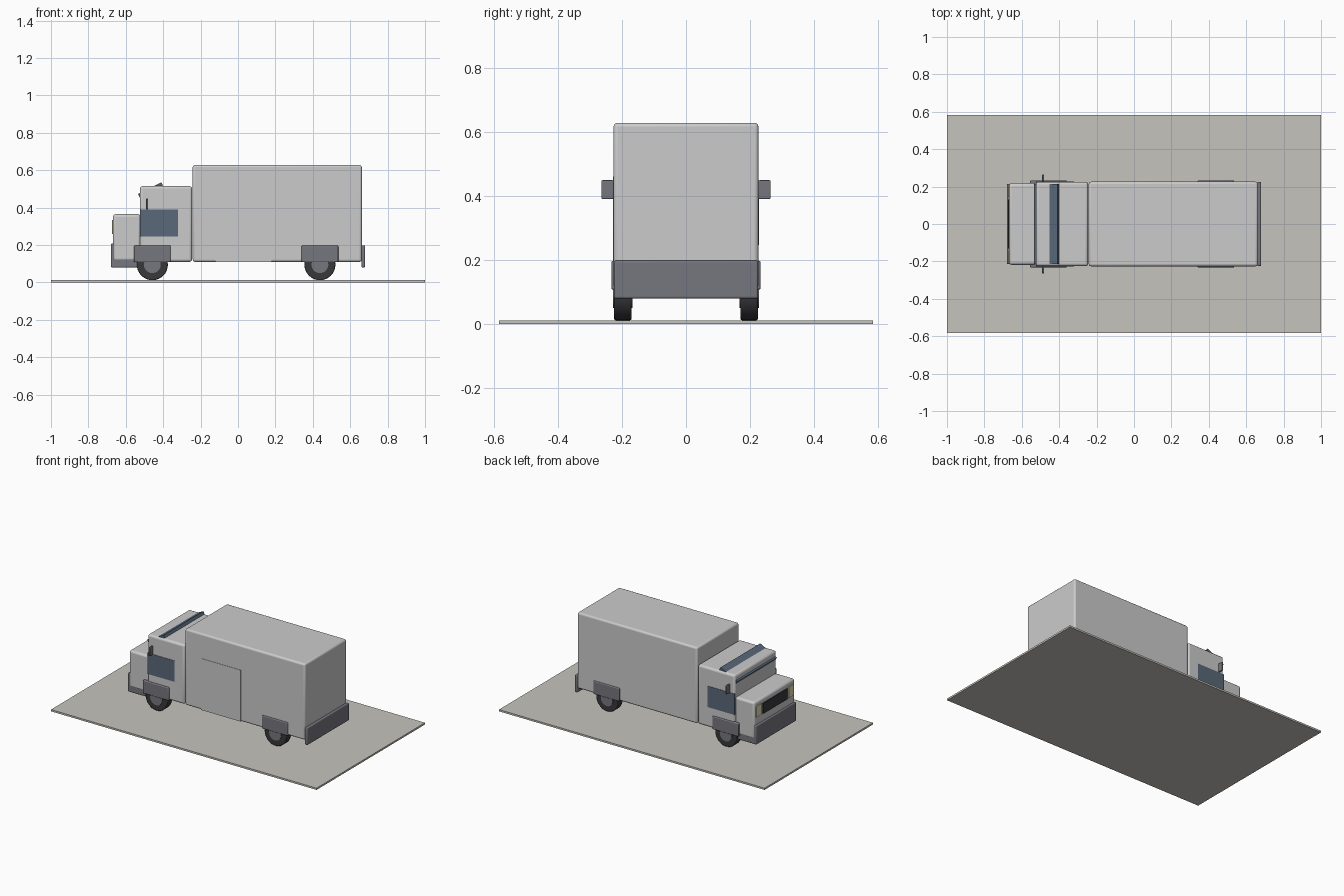
import bpy, bmesh, math
from mathutils import Matrix, Vector

if "Cube" in bpy.data.objects:
    bpy.data.objects.remove(bpy.data.objects["Cube"])


def material(name, r, g, b):
    m = bpy.data.materials.new(name)
    m.diffuse_color = (r, g, b, 1)
    m.use_nodes = True
    m.node_tree.nodes["Principled BSDF"].inputs["Base Color"].default_value = m.diffuse_color
    return m


PAINT = material("pale_paint", 0.80, 0.81, 0.82)
TRIM = material("dark_trim", 0.18, 0.18, 0.21)
RUBBER = material("rubber", 0.04, 0.04, 0.045)
GLASS = material("glass", 0.10, 0.14, 0.19)
LAMP = material("lamp", 0.75, 0.70, 0.45)
SLAB = material("slab", 0.56, 0.55, 0.51)


def finish(name, bm, mat, bevel, segments=3):
    me = bpy.data.meshes.new(name)
    bm.to_mesh(me)
    bm.free()
    ob = bpy.data.objects.new(name, me)
    bpy.context.collection.objects.link(ob)
    me.materials.append(mat)
    if bevel:
        mod = ob.modifiers.new("bevel", 'BEVEL')
        mod.width = bevel
        mod.segments = segments
        mod.limit_method = 'ANGLE'
        mod.angle_limit = math.radians(50)
    bpy.ops.object.select_all(action='DESELECT')
    ob.select_set(True)
    bpy.context.view_layer.objects.active = ob
    bpy.ops.object.shade_smooth_by_angle(angle=math.radians(35))
    return ob


def box(name, x, y, z, mat, bevel=0.0, tilt=0.0):
    """Box from (min, max) ranges, optionally tilted about y."""
    size = [b - a for a, b in (x, y, z)]
    mid = Vector([(a + b) / 2 for a, b in (x, y, z)])
    bm = bmesh.new()
    bmesh.ops.create_cube(bm, size=1, matrix=Matrix.Diagonal((*size, 1)))
    ob = finish(name, bm, mat, bevel)
    ob.location = mid
    ob.rotation_euler.y = tilt
    return ob


def disc(name, x, y, z, radius, width, mat, bevel=0.0):
    """Cylinder lying along y."""
    bm = bmesh.new()
    bmesh.ops.create_cone(bm, cap_ends=True, segments=32, radius1=radius,
                          radius2=radius, depth=width,
                          matrix=Matrix.Rotation(math.pi / 2, 4, 'X'))
    ob = finish(name, bm, mat, bevel, 2)
    ob.location = (x, y, z)
    return ob


def side_range(s, inner, outer):
    return tuple(sorted((s * inner, s * outer)))


# Base slab
box("base_slab", (-1, 1), (-0.583, 0.583), (0, 0.012), SLAB)

# Main body volumes
box("cargo_box", (-0.242, 0.662), (-0.226, 0.226), (0.11, 0.628), PAINT, 0.012)
box("cab", (-0.525, -0.245), (-0.225, 0.225), (0.11, 0.515), PAINT, 0.014)
box("hood", (-0.668, -0.52), (-0.218, 0.218), (0.115, 0.365), PAINT, 0.014)

# Bumpers
box("front_bumper", (-0.68, -0.53), (-0.215, 0.215), (0.08, 0.208), TRIM, 0.006)
box("rear_bumper", (0.66, 0.68), (-0.225, 0.225), (0.08, 0.198), TRIM, 0.006)

# Tilted windscreen, mostly sunk into the cab
box("windscreen", (-0.538, -0.398), (-0.213, 0.213), (0.485, 0.505), GLASS,
    0.0, -math.radians(27))

# Grille and side door
box("grille", (-0.674, -0.664), (-0.13, 0.13), (0.258, 0.33), RUBBER)
box("side_door", (-0.12, 0.18), (-0.2285, -0.22), (0.11, 0.46), PAINT)

for s, side in ((-1, "right"), (1, "left")):
    # Side glass, mirror and headlight
    box(f"side_window_{side}", (-0.524, -0.32), side_range(s, 0.215, 0.2275),
        (0.247, 0.39), GLASS)
    box(f"mirror_{side}", (-0.491, -0.48), side_range(s, 0.225, 0.264),
        (0.39, 0.449), TRIM, 0.004)
    box(f"headlight_{side}", (-0.673, -0.664), side_range(s, 0.145, 0.205),
        (0.258, 0.335), LAMP, 0.003)
    # Wheels, hubs and fenders
    for x, end in ((-0.458, "front"), (0.438, "rear")):
        disc(f"{end}_wheel_{side}", x, s * 0.197, 0.095, 0.083, 0.054, RUBBER, 0.005)
        disc(f"{end}_hub_{side}", x, s * 0.197, 0.095, 0.045, 0.06, TRIM)
        box(f"{end}_fender_{side}", (x - 0.098, x + 0.098),
            side_range(s, 0.2, 0.233), (0.108, 0.198), TRIM, 0.006)
